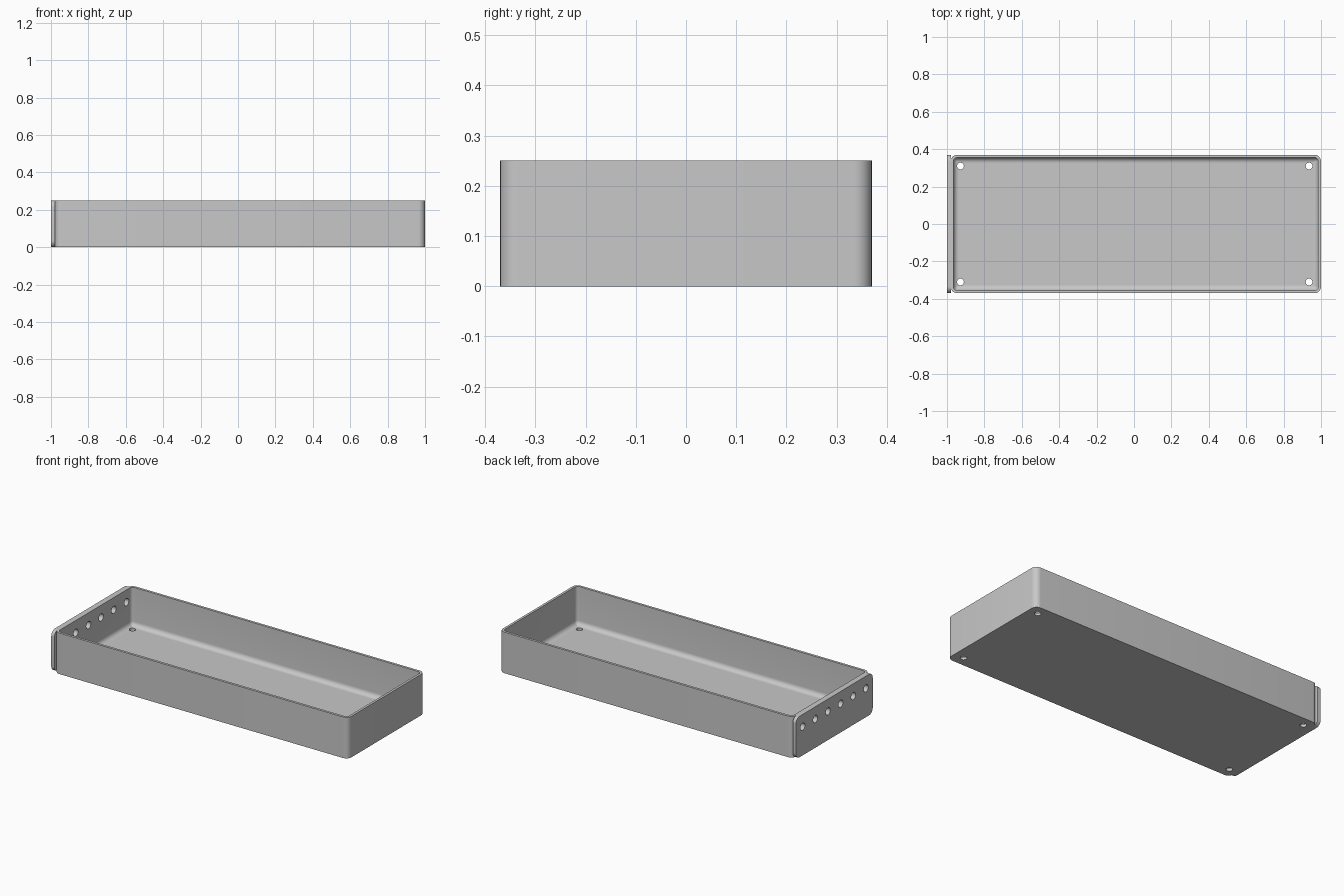
import bpy, bmesh, math
from mathutils import Matrix, Vector

cube = bpy.data.objects.get("Cube")
if cube:
    bpy.data.objects.remove(cube, do_unlink=True)

# Single grey material
grey = bpy.data.materials.new("light_grey")
grey.use_nodes = True
colour = (0.58, 0.58, 0.58, 1)
grey.diffuse_color = colour
grey.node_tree.nodes["Principled BSDF"].inputs["Base Color"].default_value = colour

HALF_Y, HEIGHT = 0.37, 0.25
LEFT, RIGHT = -0.98, 1.0
WALL, FLOOR, FILLET, CORNER = 0.015, 0.016, 0.028, 0.035


def rounded_rect(cx, cy, hx, hy, r, steps=8):
    """Points of a rounded rectangle, counter-clockwise."""
    points = []
    for i, (sx, sy) in enumerate([(1, 1), (-1, 1), (-1, -1), (1, -1)]):
        for k in range(steps + 1):
            a = math.pi / 2 * (i + k / steps)
            points.append((cx + sx * (hx - r) + r * math.cos(a),
                           cy + sy * (hy - r) + r * math.sin(a)))
    return points


def loft(name, rings):
    """Bridge a stack of matching rings and cap both ends."""
    bm = bmesh.new()
    loops = [[bm.verts.new(p) for p in ring] for ring in rings]
    for low, high in zip(loops, loops[1:]):
        for i in range(len(low)):
            j = (i + 1) % len(low)
            bm.faces.new((low[i], low[j], high[j], high[i]))
    bm.faces.new(loops[0][::-1])
    bm.faces.new(loops[-1])
    bmesh.ops.recalc_face_normals(bm, faces=bm.faces)
    return make_object(name, bm)


def make_object(name, bm):
    mesh = bpy.data.meshes.new(name)
    bm.to_mesh(mesh)
    bm.free()
    mesh.materials.append(grey)
    obj = bpy.data.objects.new(name, mesh)
    bpy.context.collection.objects.link(obj)
    return obj


def tray_ring(inset, z):
    r = max(CORNER - inset, 0.003)
    pts = rounded_rect((LEFT + RIGHT) / 2, 0, (RIGHT - LEFT) / 2 - inset, HALF_Y - inset, r)
    return [(x, y, z) for x, y in pts]


# Open tray: outer wall, rim, inner wall, filleted floor
rings = [tray_ring(0, 0), tray_ring(0, HEIGHT), tray_ring(WALL, HEIGHT)]
for k in range(9):
    a = math.pi / 2 * k / 8
    rings.append(tray_ring(WALL + FILLET * (1 - math.cos(a)),
                           FLOOR + FILLET * (1 - math.sin(a))))
tray = loft("tray", rings)

# End plate with rounded corners
outline = rounded_rect(0, HEIGHT / 2, HALF_Y, HEIGHT / 2, 0.035)
end_plate = loft("end_plate", [[(x, y, z) for y, z in outline] for x in (-1.0, LEFT + 0.001)])

# Cutters: four floor screw holes and a row of six end holes
bm = bmesh.new()


def drill(centre, radius, depth, turn=Matrix()):
    bmesh.ops.create_cone(bm, cap_ends=True, segments=32, radius1=radius, radius2=radius,
                          depth=depth, matrix=Matrix.Translation(Vector(centre)) @ turn)


for x in (-0.928, 0.936):
    for y in (-0.31, 0.31):
        drill((x, y, 0), 0.018, 0.1)
for i in range(6):
    drill((LEFT, (i - 2.5) * 0.122, 0.175), 0.022, 0.1, Matrix.Rotation(math.pi / 2, 4, "Y"))
cutter = make_object("hole_cutter", bm)
cutter.hide_render = True

# Cut the holes, then shade smooth with sharp edges kept
for obj in (tray, end_plate):
    mod = obj.modifiers.new("holes", "BOOLEAN")
    mod.operation, mod.solver, mod.object = "DIFFERENCE", "EXACT", cutter
    bpy.ops.object.select_all(action="DESELECT")
    obj.select_set(True)
    bpy.context.view_layer.objects.active = obj
    bpy.ops.object.modifier_apply(modifier=mod.name)
    bpy.ops.object.shade_smooth_by_angle(angle=math.radians(30))
bpy.data.objects.remove(cutter, do_unlink=True)
